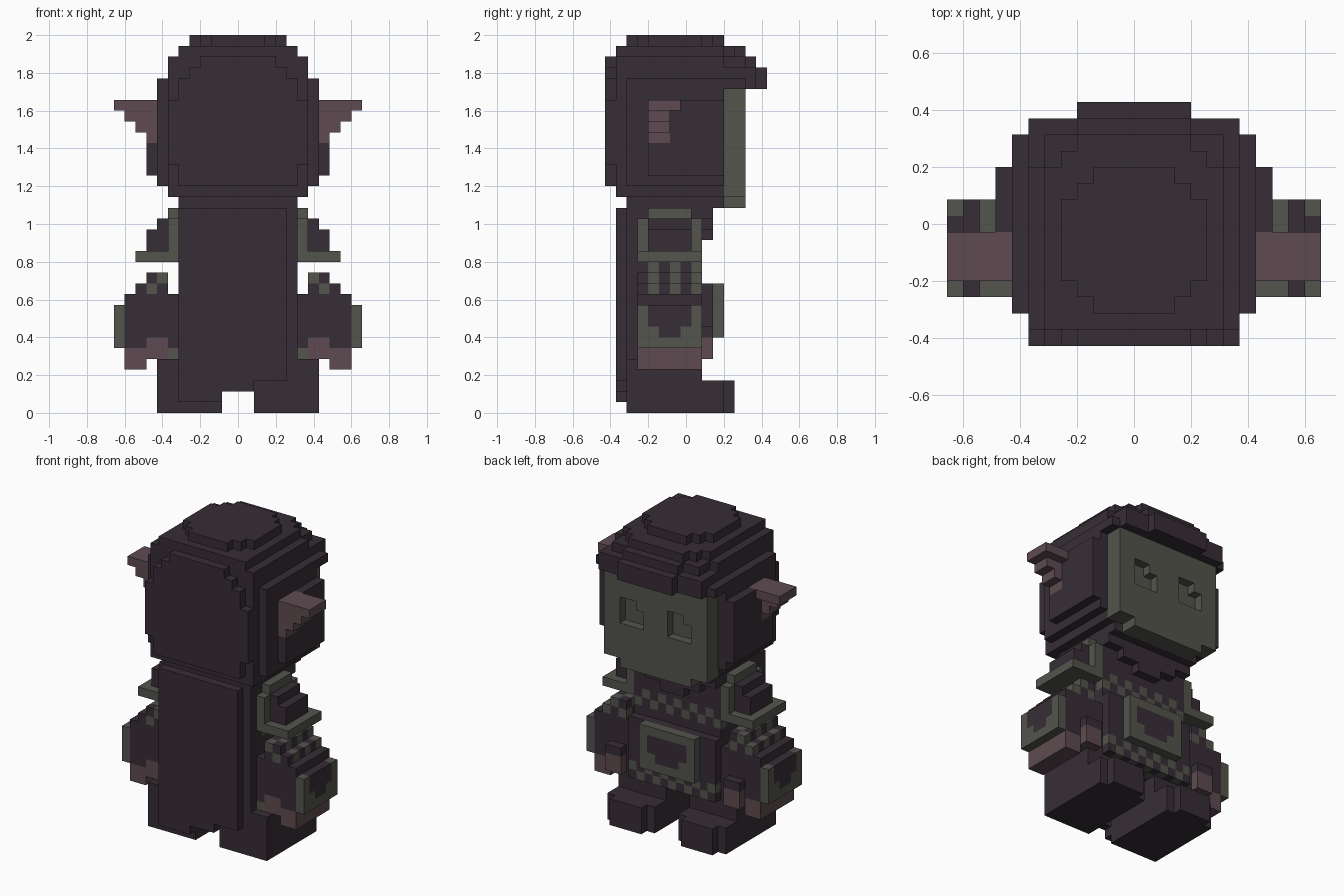
import bpy
import bmesh
from mathutils import Vector

if "Cube" in bpy.data.objects:
    bpy.data.objects.remove(bpy.data.objects["Cube"], do_unlink=True)

HEIGHT, WIDTH, DEPTH = 35, 23, 15
UNIT = 2 / HEIGHT
DARK, GREY, MAUVE = range(3)


def make_material(name, colour):
    material = bpy.data.materials.new(name)
    material.use_nodes = True
    material.diffuse_color = (*colour, 1)
    shader = next(n for n in material.node_tree.nodes if n.type == 'BSDF_PRINCIPLED')
    shader.inputs["Base Color"].default_value = (*colour, 1)
    shader.inputs["Roughness"].default_value = 0.9
    return material


materials = [
    make_material("dark plum cloth", (0.037, 0.027, 0.037)),
    make_material("olive grey", (0.087, 0.089, 0.074)),
    make_material("dusty mauve", (0.112, 0.071, 0.082)),
]

# Every cell of the grid belongs to one part and has one colour
cells = {}


def checker(x, y, z):
    return GREY if (x + y + z) % 2 else DARK


def fill(part, colour, xs, ys, zs):
    for x in range(*xs):
        for y in range(*ys):
            for z in range(*zs):
                paint = colour(x, y, z) if callable(colour) else colour
                cells[x, y, z] = (part, paint)


def slab(part, colour, inset, ys, zs):
    """Block centred across the width, inset from both sides."""
    fill(part, colour, (inset, WIDTH - inset), ys, zs)


def pair(part, colour, xs, ys, zs):
    """Block on the left side and its mirror on the right side."""
    fill("left_" + part, colour, xs, ys, zs)
    fill("right_" + part, colour, (WIDTH - xs[1], WIDTH - xs[0]), ys, zs)


def carve(xs, ys, zs):
    for x in range(*xs):
        for y in range(*ys):
            for z in range(*zs):
                cells.pop((x, y, z), None)


# Legs and feet
pair("leg", DARK, (13, 19), (2, 9), (0, 5))
pair("foot", DARK, (13, 19), (9, 11), (0, 3))
pair("foot", DARK, (14, 18), (11, 12), (0, 3))

# Torso, skirt and belt
slab("torso", DARK, 6, (3, 9), (5, 20))
slab("torso", checker, 6, (3, 9), (13, 15))
slab("skirt", checker, 5, (3, 9), (5, 7))
slab("skirt", checker, 6, (9, 10), (5, 7))
slab("belt", DARK, 6, (9, 10), (7, 12))

# Buckle plate with a dark centre
slab("buckle", GREY, 8, (10, 11), (7, 12))
slab("buckle", DARK, 9, (10, 11), (9, 11))
slab("buckle", DARK, 10, (10, 11), (8, 9))

# Scarf hanging to a point
slab("scarf", DARK, 6, (9, 10), (18, 20))
slab("scarf", DARK, 8, (9, 10), (17, 18))
slab("scarf", DARK, 10, (9, 10), (16, 17))

# Cape with a ragged hem
slab("cape", DARK, 6, (2, 3), (3, 19))
for start, end, hem in ((6, 10, 1), (10, 13, 2), (13, 16, 3)):
    fill("cape", DARK, (start, end), (1, 2), (hem, 19))

# Sleeves with a checked, stepped shoulder end
pair("sleeve", DARK, (17, 22), (3, 9), (6, 11))
pair("sleeve", checker, (18, 21), (3, 9), (11, 12))
pair("sleeve", checker, (18, 20), (3, 9), (12, 13))

# Arm guards with a dark badge
pair("arm_guard", GREY, (22, 23), (3, 9), (6, 10))
pair("arm_guard", DARK, (22, 23), (4, 8), (8, 10))
pair("arm_guard", DARK, (22, 23), (5, 7), (7, 8))

# Hands
pair("hand", MAUVE, (20, 22), (3, 9), (4, 6))
pair("hand", MAUVE, (18, 20), (3, 10), (5, 7))
pair("sleeve", DARK, (18, 20), (9, 10), (7, 8))

# Shoulder pads
pair("shoulder_pad", GREY, (17, 21), (3, 9), (14, 15))
pair("shoulder_pad", GREY, (17, 18), (3, 9), (15, 18))
pair("shoulder_pad", GREY, (17, 18), (4, 8), (18, 19))
pair("shoulder_pad", DARK, (18, 19), (4, 8), (15, 18))
pair("shoulder_pad", DARK, (19, 20), (4, 8), (15, 17))

# Hood body, narrowing towards the neck
slab("hood", DARK, 6, (2, 11), (19, 20))
slab("hood", DARK, 5, (1, 11), (20, 21))
slab("hood", DARK, 5, (1, 11), (21, 33))
slab("hood", DARK, 4, (2, 11), (21, 31))

# Raised rounded panel on the back of the hood
for inset, bottom, top in ((6, 21, 23), (5, 23, 29), (6, 29, 31), (7, 31, 32), (8, 32, 33)):
    slab("hood_back", DARK, inset, (0, 1), (bottom, top))

# Hood crown, stepped inwards
for inset, start, end in ((9, 2, 11), (8, 3, 10), (7, 4, 9)):
    slab("hood_crown", DARK, inset, (start, end), (34, 35))
for inset, end in ((6, 11), (7, 12), (8, 13)):
    slab("hood_crown", DARK, inset, (1, end), (33, 34))
slab("hood_crown", DARK, 6, (10, 13), (32, 33))
slab("hood_crown", DARK, 8, (13, 14), (32, 33))

# Brim over the face
slab("hood_brim", DARK, 4, (11, 13), (30, 31))
slab("hood_brim", DARK, 5, (11, 14), (30, 32))
slab("hood_brim", DARK, 8, (14, 15), (30, 32))

# Face with sunken eyes
slab("face", GREY, 5, (11, 13), (20, 30))
slab("face", GREY, 7, (11, 13), (19, 20))
for eye in (7, 13):
    carve((eye, eye + 3), (12, 13), (24, 27))
    fill("face", GREY, (eye, eye + 1), (12, 13), (26, 27))

# Side flaps and pointed ears
pair("hood_flap", DARK, (19, 20), (4, 11), (22, 29))
for step in range(4):
    reach, level = 20 + step, 25 + step
    back = 7 if step == 3 else 6
    pair("ear", MAUVE, (19, reach), (4, back), (level, level + 1))

# Turn the outer sides of the cells into one mesh per part
DIRECTIONS = [Vector(d) for d in
              ((1, 0, 0), (-1, 0, 0), (0, 1, 0), (0, -1, 0), (0, 0, 1), (0, 0, -1))]
ORIGIN = Vector((WIDTH / 2, DEPTH / 2, 0))


def build_part(part):
    bm = bmesh.new()
    corners = {}

    def corner(point):
        key = tuple(round(2 * value) for value in point)
        if key not in corners:
            corners[key] = bm.verts.new((point - ORIGIN) * UNIT)
        return corners[key]

    for cell, (owner, colour) in cells.items():
        if owner != part:
            continue
        centre = Vector(cell) + Vector((0.5, 0.5, 0.5))
        for normal in DIRECTIONS:
            if tuple(int(a + b) for a, b in zip(cell, normal)) in cells:
                continue
            u = Vector((normal.y, normal.z, normal.x))
            v = normal.cross(u)
            middle = centre + normal / 2
            ring = [middle + (u * a + v * b) / 2
                    for a, b in ((-1, -1), (1, -1), (1, 1), (-1, 1))]
            face = bm.faces.new([corner(p) for p in ring])
            face.material_index = colour
    mesh = bpy.data.meshes.new(part)
    bm.to_mesh(mesh)
    bm.free()
    for material in materials:
        mesh.materials.append(material)
    bpy.context.collection.objects.link(bpy.data.objects.new(part, mesh))


for part_name in sorted({owner for owner, _ in cells.values()}):
    build_part(part_name)
